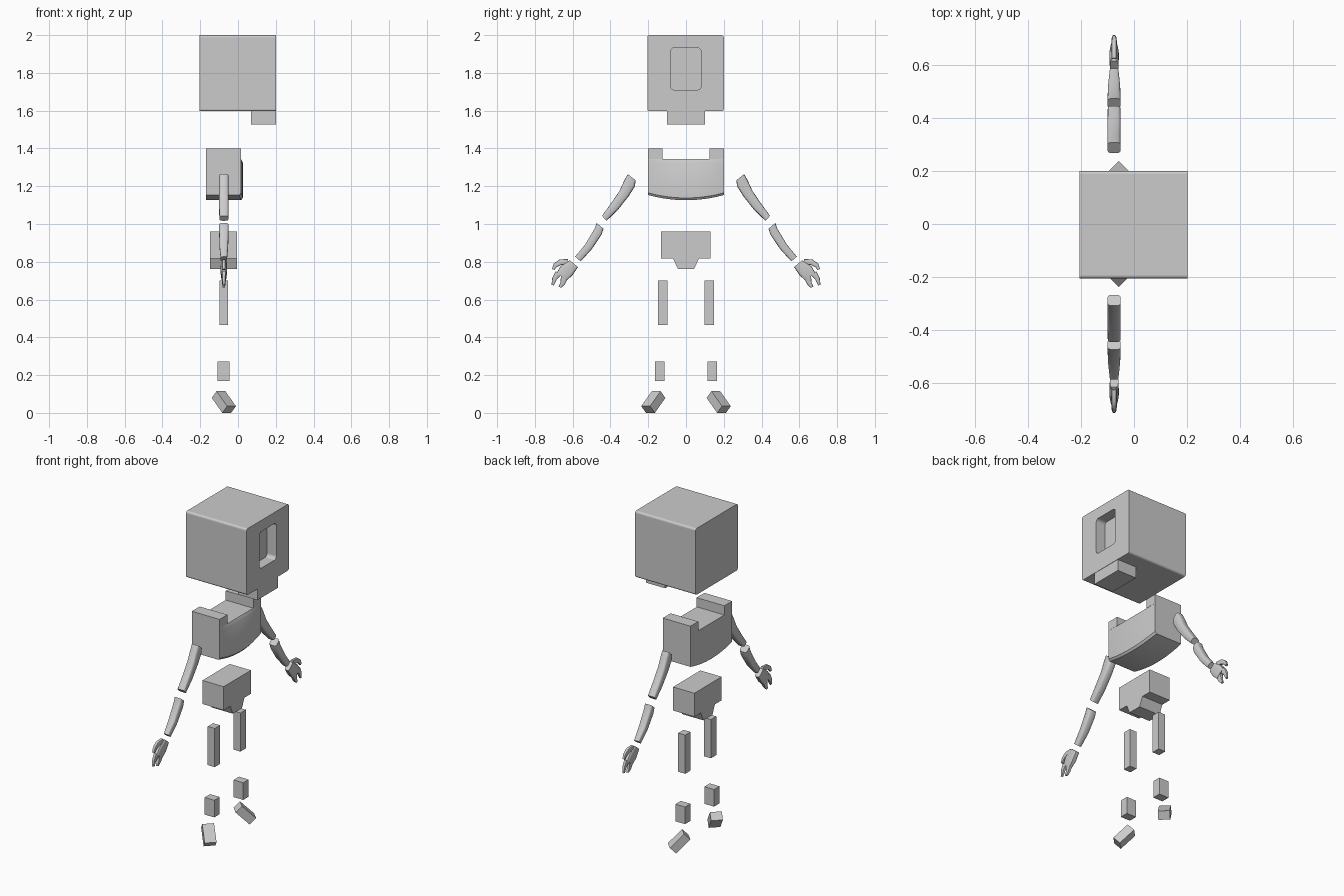
import bpy, bmesh, math
from mathutils import Vector, Matrix

if "Cube" in bpy.data.objects:
    bpy.data.objects.remove(bpy.data.objects["Cube"])


def finish(name, bm, smooth=False):
    bmesh.ops.recalc_face_normals(bm, faces=bm.faces)
    me = bpy.data.meshes.new(name)
    bm.to_mesh(me)
    bm.free()
    ob = bpy.data.objects.new(name, me)
    bpy.context.collection.objects.link(ob)
    if smooth:
        bpy.ops.object.select_all(action='DESELECT')
        ob.select_set(True)
        bpy.context.view_layer.objects.active = ob
        bpy.ops.object.shade_smooth_by_angle(angle=math.radians(35))
    return ob


def bridge(bm, rings):
    """Skin a list of equal-length point rings and cap both ends."""
    vs = [[bm.verts.new(p) for p in r] for r in rings]
    n = len(vs[0])
    for a, b in zip(vs, vs[1:]):
        for i in range(n):
            j = (i + 1) % n
            bm.faces.new((a[i], a[j], b[j], b[i]))
    bm.faces.new(vs[0])
    bm.faces.new(vs[-1])


def prism(name, pts, x0, x1, smooth=False):
    """Extrude a (y, z) profile along x."""
    bm = bmesh.new()
    bridge(bm, [[(x, y, z) for y, z in pts] for x in (x0, x1)])
    return finish(name, bm, smooth)


def rounded(y0, y1, z0, z1, r, n=5):
    pts = []
    corners = ((y1 - r, z1 - r), (y0 + r, z1 - r), (y0 + r, z0 + r), (y1 - r, z0 + r))
    for k, (cy, cz) in enumerate(corners):
        for i in range(n):
            a = math.pi / 2 * (k + i / (n - 1))
            pts.append((cy + r * math.cos(a), cz + r * math.sin(a)))
    return pts


def add_box(bm, lo, hi, rot=Matrix()):
    lo, hi = Vector(lo), Vector(hi)
    m = Matrix.Translation((lo + hi) / 2) @ rot @ Matrix.Diagonal((*(hi - lo), 1))
    bmesh.ops.create_cube(bm, size=1, matrix=m)


def box(name, lo, hi, rot=Matrix()):
    bm = bmesh.new()
    add_box(bm, lo, hi, rot)
    return finish(name, bm)


def limb(name, side, stations, n=16, cx=-0.075):
    """Stations: outer y, outer z, inner y, inner z, half depth."""
    rings = []
    soft = lambda v: math.copysign(abs(v) ** 0.5, v)
    for oy, oz, iy, iz, d in stations:
        ring = []
        for k in range(n):
            a = 2 * math.pi * k / n
            c, s = soft(math.cos(a)), soft(math.sin(a))
            y = (oy + iy) / 2 + c * (oy - iy) / 2
            z = (oz + iz) / 2 + c * (oz - iz) / 2
            ring.append((cx + s * d, side * y, z))
        rings.append(ring)
    bm = bmesh.new()
    bridge(bm, rings)
    return finish(name, bm, True)


# Head with a recessed face window
head = prism("head", rounded(-0.205, 0.2, 1.597, 2.0, 0.012), -0.205, 0.202)
cutter = prism("window_cutter", rounded(-0.083, 0.08, 1.71, 1.932, 0.02), 0.14, 0.3)
cutter.hide_render = True
mod = head.modifiers.new("window", 'BOOLEAN')
mod.operation = 'DIFFERENCE'
mod.solver = 'EXACT'
mod.object = cutter
bpy.context.view_layer.objects.active = head
bpy.ops.object.modifier_apply(modifier=mod.name)
bpy.data.objects.remove(cutter)
box("jaw", (0.07, -0.1, 1.528), (0.2, 0.1, 1.6))

# Torso: bulging front, curved underside, raised shoulder blocks
bm = bmesh.new()
rings = []
for k in range(17):
    y = -0.2 + 0.025 * k
    t = 1 - (y / 0.2) ** 2
    f, b = 0.016 + 0.01 * t, 1.153 - 0.027 * t
    rings.append([(x, y, z) for x, z in (
        (-0.17, 1.344), (-0.17, b), (f - 0.01, b), (f, b + 0.012), (f, 1.325), (0.015, 1.344))])
bridge(bm, rings)
for s in (-1, 1):
    ya, yb = sorted((0.125 * s, 0.2 * s))
    add_box(bm, (-0.17, ya, 1.344), (0.016, yb, 1.4))
finish("torso", bm, True)

# Pelvis
prism("pelvis", [(-0.132, 0.96), (0.13, 0.96), (0.13, 0.817), (0.068, 0.817),
                 (0.043, 0.762), (-0.043, 0.762), (-0.068, 0.817), (-0.132, 0.817)],
      -0.147, -0.004)

for s, side in ((-1, "right"), (1, "left")):
    # Arm
    limb(side + "_upper_arm", s, [
        (0.308, 1.264, 0.267, 1.232, 0.025), (0.326, 1.232, 0.27, 1.2, 0.025),
        (0.352, 1.175, 0.305, 1.145, 0.025), (0.4, 1.105, 0.358, 1.078, 0.025),
        (0.445, 1.043, 0.42, 1.017, 0.024)])
    limb(side + "_forearm", s, [
        (0.473, 1.005, 0.437, 0.975, 0.025), (0.484, 0.975, 0.447, 0.943, 0.025),
        (0.535, 0.89, 0.5, 0.865, 0.023), (0.587, 0.827, 0.558, 0.802, 0.017)])
    # Hand
    limb(side + "_palm", s, [
        (0.615, 0.808, 0.572, 0.772, 0.016), (0.665, 0.775, 0.6, 0.73, 0.018),
        (0.685, 0.74, 0.632, 0.7, 0.013)])
    limb(side + "_thumb", s, [
        (0.625, 0.815, 0.62, 0.785, 0.01), (0.67, 0.812, 0.662, 0.783, 0.01),
        (0.7, 0.79, 0.685, 0.772, 0.009), (0.71, 0.762, 0.697, 0.757, 0.007)], 10)
    limb(side + "_upper_finger", s, [
        (0.69, 0.75, 0.66, 0.73, 0.011), (0.708, 0.715, 0.685, 0.705, 0.009),
        (0.712, 0.678, 0.7, 0.675, 0.006)], 10)
    limb(side + "_lower_finger", s, [
        (0.662, 0.722, 0.63, 0.702, 0.011), (0.665, 0.69, 0.642, 0.68, 0.009),
        (0.675, 0.667, 0.66, 0.663, 0.006)], 10)
    # Leg
    ya, yb = sorted((0.098 * s, 0.149 * s))
    box(side + "_thigh", (-0.099, ya, 0.465), (-0.052, yb, 0.7))
    ya, yb = sorted((0.113 * s, 0.165 * s))
    box(side + "_shin", (-0.109, ya, 0.168), (-0.044, yb, 0.272))
    # Foot: pitched down and turned outward
    rot = (Matrix.Rotation(s * math.pi / 4, 4, 'Z') @ Matrix.Rotation(math.pi / 4, 4, 'Y'))
    c = Vector((-0.075, 0.173 * s, 0.0575))
    h = Vector((0.056, 0.033, 0.0253))
    box(side + "_foot", c - h, c + h, rot)
